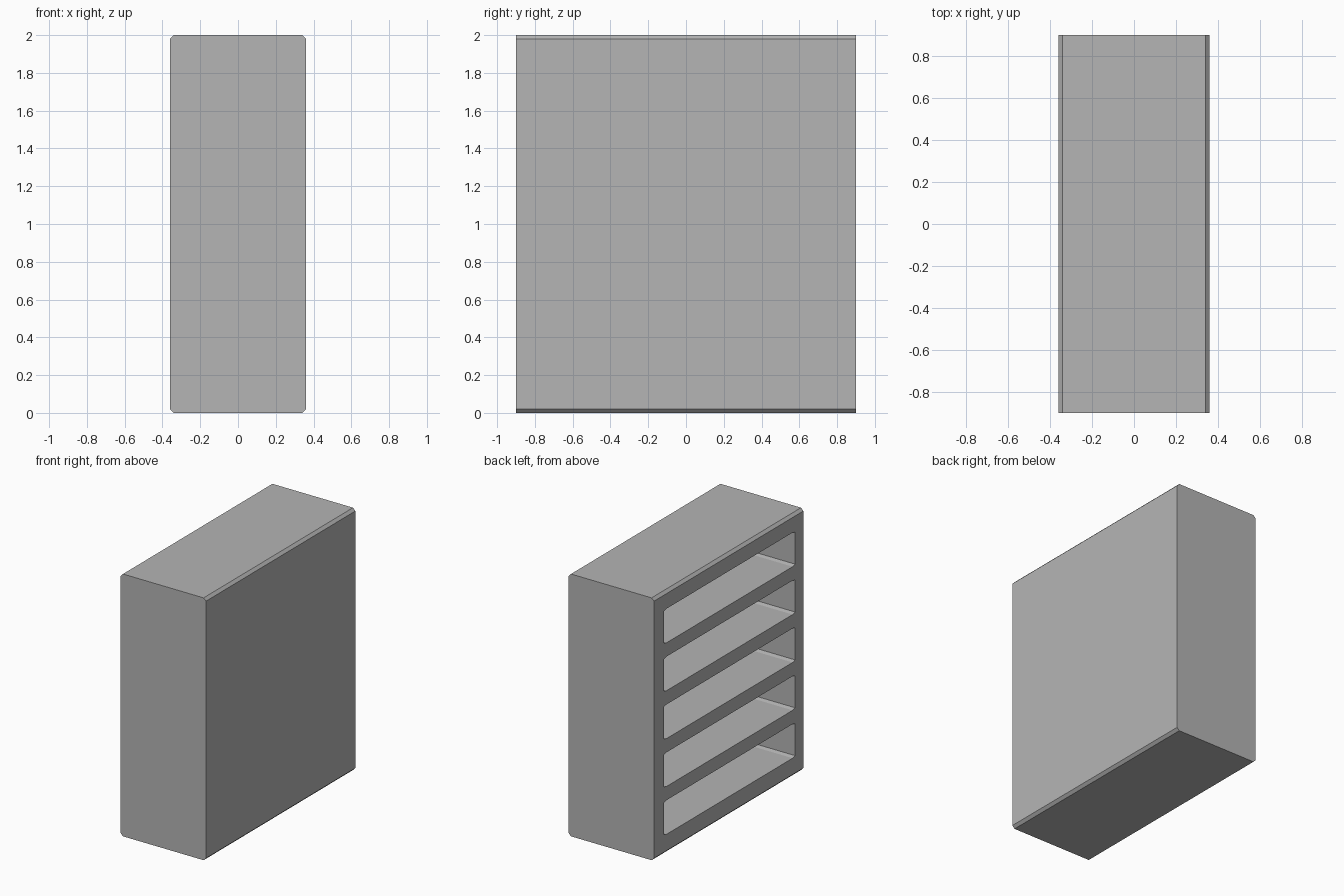
import bpy, bmesh

if "Cube" in bpy.data.objects:
    bpy.data.objects.remove(bpy.data.objects["Cube"])


def chamfered_rect(a0, a1, z0, z1, c, d):
    """Rectangle with corners cut by c sideways and d upwards."""
    return [(a0 + c, z0), (a1 - c, z0), (a1, z0 + d), (a1, z1 - d),
            (a1 - c, z1), (a0 + c, z1), (a0, z1 - d), (a0, z0 + d)]


def prism(name, start, shift):
    """Extrude a closed loop of 3D points along shift."""
    bm = bmesh.new()
    face = bm.faces.new([bm.verts.new(p) for p in start])
    ext = bmesh.ops.extrude_face_region(bm, geom=[face], use_keep_orig=True)
    moved = [g for g in ext["geom"] if isinstance(g, bmesh.types.BMVert)]
    bmesh.ops.translate(bm, verts=moved, vec=shift)
    bmesh.ops.recalc_face_normals(bm, faces=bm.faces)
    mesh = bpy.data.meshes.new(name)
    bm.to_mesh(mesh)
    bm.free()
    obj = bpy.data.objects.new(name, mesh)
    bpy.context.collection.objects.link(obj)
    return obj


dark_grey = bpy.data.materials.new("dark_grey")
dark_grey.diffuse_color = (0.46, 0.46, 0.46, 1.0)
dark_grey.use_nodes = True
dark_grey.node_tree.nodes["Principled BSDF"].inputs["Base Color"].default_value = dark_grey.diffuse_color

# Cabinet body: chamfered along the four long edges
outline = chamfered_rect(-0.36, 0.36, 0.0, 2.0, 0.02, 0.02)
cabinet = prism("shelf_cabinet", [(x, -0.9, z) for x, z in outline], (0, 1.8, 0))
cabinet.data.materials.append(dark_grey)

# Five shelf compartments, open on the left side only
pitch, height, front, depth = 0.365, 0.26, -0.46, 0.74
for i in range(5):
    z = 0.145 + i * pitch
    slot = chamfered_rect(-0.80, 0.78, z, z + height, 0.03, 0.008)
    cutter = prism(f"compartment_cutter_{i + 1}",
                   [(front, y, h) for y, h in slot], (depth, 0, 0))
    cutter.data.materials.append(dark_grey)
    cutter.hide_render = True
    mod = cabinet.modifiers.new(f"compartment_{i + 1}", 'BOOLEAN')
    mod.operation = 'DIFFERENCE'
    mod.solver = 'EXACT'
    mod.object = cutter

# Apply the cuts and clear the helpers
bpy.context.view_layer.objects.active = cabinet
for mod in list(cabinet.modifiers):
    cutter = mod.object
    bpy.ops.object.modifier_apply(modifier=mod.name)
    bpy.data.objects.remove(cutter)
